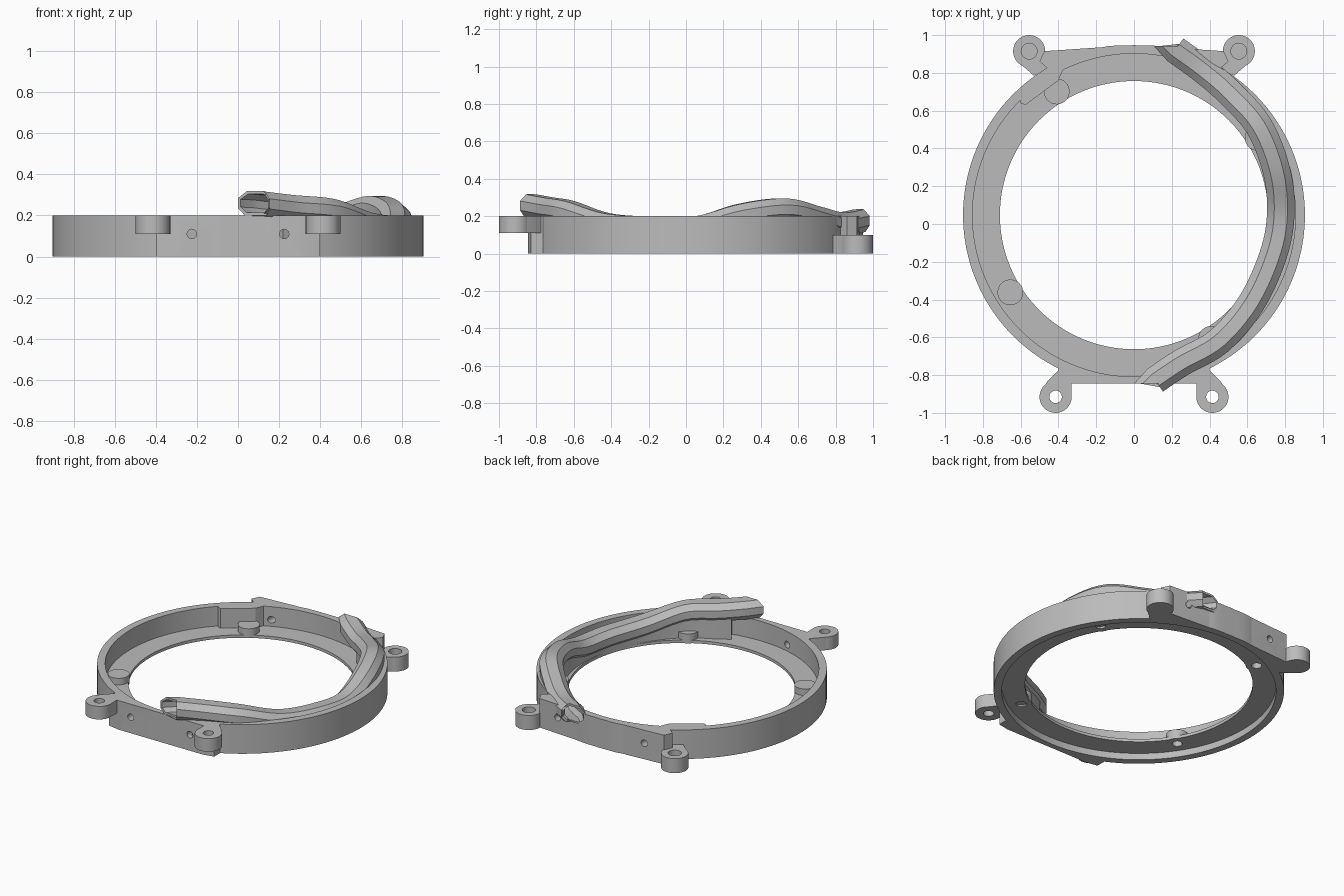
import bpy, bmesh, math
from mathutils import Vector

if "Cube" in bpy.data.objects:
    bpy.data.objects.remove(bpy.data.objects["Cube"], do_unlink=True)

CY = 0.047      # ring centre in y
TOP = 0.2       # wall height
FLOOR = 0.065   # top of the inner flange
SEG = 128

grey = bpy.data.materials.new("plain grey")
grey.use_nodes = True
grey.diffuse_color = (0.5, 0.5, 0.5, 1)
grey.node_tree.nodes["Principled BSDF"].inputs["Base Color"].default_value = (0.5, 0.5, 0.5, 1)


def finish(bm, name):
    bmesh.ops.recalc_face_normals(bm, faces=bm.faces)
    mesh = bpy.data.meshes.new(name)
    bm.to_mesh(mesh)
    bm.free()
    mesh.materials.append(grey)
    ob = bpy.data.objects.new(name, mesh)
    bpy.context.collection.objects.link(ob)
    return ob


def on_circle(r, a):
    return (r * math.cos(a), CY + r * math.sin(a))


def arc(r, start, end, n=24):
    return [on_circle(r, math.radians(start + (end - start) * i / n)) for i in range(n + 1)]


def prism(name, pts, z0, z1):
    bm = bmesh.new()
    face = bm.faces.new([bm.verts.new((x, y, z0)) for x, y in pts])
    top = bmesh.ops.extrude_face_region(bm, geom=[face])["geom"]
    bmesh.ops.translate(bm, vec=(0, 0, z1 - z0), verts=[v for v in top if isinstance(v, bmesh.types.BMVert)])
    return finish(bm, name)


def disc(name, x, y, r, z0, z1, n=40):
    return prism(name, [(x + r * math.cos(2 * math.pi * i / n), y + r * math.sin(2 * math.pi * i / n))
                        for i in range(n)], z0, z1)


def skin(name, loops, close=False):
    """Join equal loops of points; either close the series or cap its ends."""
    bm = bmesh.new()
    rows = [[bm.verts.new(p) for p in loop] for loop in loops]
    n = len(rows[0])
    for k in range(len(rows) if close else len(rows) - 1):
        a, b = rows[k], rows[(k + 1) % len(rows)]
        for i in range(n):
            bm.faces.new((a[i], a[(i + 1) % n], b[(i + 1) % n], b[i]))
    if not close:
        bm.faces.new(rows[0])
        bm.faces.new(rows[-1])
    return finish(bm, name)


def annulus(name, r_in, r_out, z0, z1):
    def loop(r, z):
        pts = [on_circle(r, 2 * math.pi * i / SEG) for i in range(SEG)]
        return [(x, min(max(y, -0.845), 0.945), z) for x, y in pts]
    return skin(name, [loop(r_in, z0), loop(r_out, z0), loop(r_out, z1), loop(r_in, z1)], True)


def cut(ob, cutter):
    mod = ob.modifiers.new("cut", "BOOLEAN")
    mod.operation = "DIFFERENCE"
    mod.solver = "EXACT"
    mod.object = cutter
    cutter.hide_render = True
    cutter.hide_set(True)


def mirror(pts):
    return [(-x, y) for x, y in pts]


# Ring wall and inner flange
wall = annulus("ring_wall", 0.855, 0.905, 0, TOP)
flange = annulus("inner_flange", 0.71, 0.86, 0.045, FLOOR)

# Flat mounting plates at front and back
front_half = [(0.32, -0.845), (0.4, -0.83), (0.4, -0.765)]
front_plate = prism("front_plate", mirror(front_half)[::-1] + front_half + arc(0.87, -63, -117), 0, TOP)
back_half = [(0.475, 0.915), (0.5, 0.86), (0.44, 0.81)]
back_plate = prism("back_plate", mirror(back_half)[::-1] + [(0, 0.947)] + back_half + arc(0.87, 61, 119), 0, TOP)

# Mounting ears with their necks and screw holes
for side, s in (("left", 1), ("right", -1)):
    for part, x, y, z0, z1, hole, base, neck in (
            ("front", 0.415, -0.915, 0.11, TOP, 0.033, 0,
             [(0.33, -0.915), (0.49, -0.88), (0.46, -0.835), (0.4, -0.775), (0.33, -0.8)]),
            ("back", 0.555, 0.915, 0, 0.1, 0.042, 0.04,
             [(0.49, 0.865), (0.61, 0.855), (0.53, 0.785), (0.44, 0.82)])):
        ear = disc(f"{part}_ear_{side}", s * x, y, 0.085, z0, z1)
        arm = prism(f"{part}_ear_neck_{side}", [(s * a, b) for a, b in neck], z0, z1)
        drill = disc(f"{part}_ear_drill_{side}", s * x, y, hole, base, 0.3)
        cut(ear, drill)
        cut(arm, drill)

# Side screw holes through the flat plates
for part, y, plate, x in (("front", -0.83, front_plate, 0.225), ("back", 0.92, back_plate, 0.33)):
    for s in (1, -1):
        drill = disc(f"{part}_side_drill", 0, 0, 0.023, -0.13, 0.13, 24)
        drill.rotation_euler = (math.pi / 2, 0, 0)
        drill.location = (s * x, y, 0.11)
        cut(plate, drill)
        cut(wall, drill)

# Screw posts on the flange, drilled from below
for k in range(4):
    x, y = on_circle(0.772, math.radians(122 + 90 * k))
    post = disc("screw_post", x, y, 0.068, 0.045, 0.11)
    drill = disc("post_drill", x, y, 0.032, 0, 0.085, 24)
    cut(post, drill)
    cut(flange, drill)

# Thickened piece of wall
prism("wall_block", [(-0.6, 0.64), (-0.575, 0.63), (-0.48, 0.7), (-0.4, 0.76), (-0.37, 0.83)]
      + arc(0.87, 116, 134, 8), FLOOR - 0.01, TOP)

# Cable duct path: x, y and height of its crown
path = [Vector(p) for p in (
    (0.085, -0.845, 0.32), (0.25, -0.735, 0.3), (0.45, -0.62, 0.28), (0.62, -0.42, 0.215),
    (0.735, -0.17, 0.198), (0.777, 0.05, 0.2), (0.755, 0.28, 0.265), (0.66, 0.52, 0.295),
    (0.5, 0.7, 0.25), (0.36, 0.82, 0.22), (0.19, 0.943, 0.24))]


def smooth_path(p, steps=6):
    ext = [2 * p[0] - p[1]] + p + [2 * p[-1] - p[-2]]
    out = []
    for a, b, c, d in zip(ext, ext[1:], ext[2:], ext[3:]):
        for i in range(steps):
            t = i / steps
            out.append(0.5 * (2 * b + (c - a) * t + (2 * a - 5 * b + 4 * c - d) * t * t
                              + (3 * b - 3 * c + d - a) * t ** 3))
    return out + [p[-1]]


line = smooth_path(path)


def section(i, profile):
    """Place a profile of (sideways, below crown) at a path point."""
    p = line[i]
    if i in (0, len(line) - 1):
        side = Vector((1.15, 0, 0))    # ends are trimmed flush with the plates
    else:
        d = line[i + 1] - line[i - 1]
        side = Vector((abs(d.y), -d.x if d.y > 0 else d.x, 0)).normalized()
    return [p + side * o + Vector((0, 0, h)) for o, h in profile]


outer = [(-0.035, 0), (0.035, 0), (0.073, -0.035), (0.073, -0.085),
         (0.045, -0.12), (-0.045, -0.12), (-0.073, -0.085), (-0.073, -0.035)]
inner = [(o * 0.86, -0.06 + (h + 0.06) * 0.76) for o, h in outer]
count = len(line)
tube = [section(i, outer) for i in range(count)]
bore = [section(i, inner) for i in range(count)][::-1]
duct = skin("cable_duct", tube + bore, True)
cutter = skin("duct_cutter", tube)
for ob in (wall, back_plate):
    cut(ob, cutter)

# Support web from the flange up to the duct
web = []
for i in range(4, count - 10):
    a, b = section(i, [(-0.06, -0.1), (0.05, -0.1)])
    web.append([a, b, Vector((b.x, b.y, FLOOR - 0.01)), Vector((a.x, a.y, FLOOR - 0.01))])
skin("duct_support", web)

# Smooth the round faces, keep the edges crisp
bpy.ops.object.select_all(action="DESELECT")
for ob in bpy.context.collection.objects:
    if ob.type == "MESH" and grey.name in ob.data.materials and not ob.hide_render:
        ob.select_set(True)
        bpy.context.view_layer.objects.active = ob
bpy.ops.object.shade_smooth_by_angle(angle=math.radians(25))
